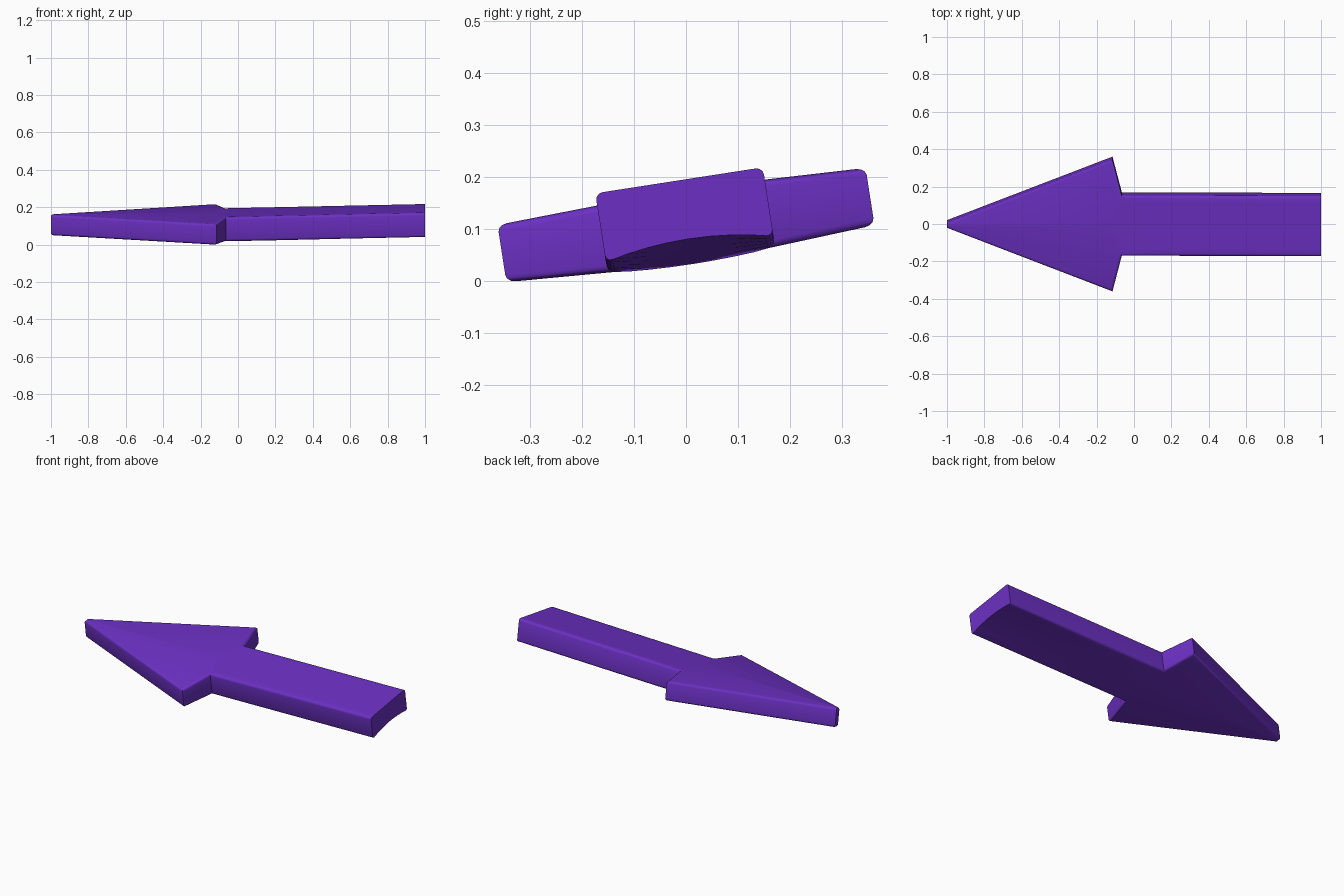
import bpy, bmesh, math
from mathutils import Matrix

if "Cube" in bpy.data.objects:
    bpy.data.objects.remove(bpy.data.objects["Cube"])

bm = bmesh.new()


def pair(x, y, top, bottom):
    """One vertex on the upper skin and one below it."""
    return bm.verts.new((x, y, top)), bm.verts.new((x, y, bottom))


def skin(points):
    """Matching upper and lower faces."""
    bm.faces.new([p[0] for p in points])
    bm.faces.new([p[1] for p in reversed(points)])


# Arrow head corners and slightly bulging centre
tip = [pair(-1, s * 0.014, 0.054, -0.058) for s in (-1, 1)]
barb = [pair(-0.115, s * 0.358, 0.056, -0.056) for s in (-1, 1)]
centre = pair(-0.12, 0, 0.065, -0.073)

# Shaft cross rows: from the neck to the tail with its arched underside
N = 8
rows = []
for k in range(6):
    t = k / 5
    row = []
    for j in range(N + 1):
        u = 2 * j / N - 1
        arch = 1 - u * u
        top = 0.064 + 0.023 * t
        bottom = (-0.068 - 0.008 * arch) * (1 - t) + (-0.047 + 0.020 * arch) * t
        row.append(pair(-0.065 + 1.065 * t, u * 0.163, top, bottom))
    rows.append(row)

# Upper and lower skins
ring = [tip[0], barb[0]] + rows[0] + [barb[1], tip[1]]
for a, b in zip(ring, ring[1:] + ring[:1]):
    skin([centre, a, b])
for r0, r1 in zip(rows, rows[1:]):
    for j in range(N):
        skin([r0[j], r1[j], r1[j + 1], r0[j + 1]])

# Side walls and tail end
outline = ([tip[0], barb[0]] + [r[0] for r in rows] + rows[-1][1:-1]
           + [r[-1] for r in reversed(rows)] + [barb[1], tip[1]])
for a, b in zip(outline, outline[1:] + outline[:1]):
    bm.faces.new([a[0], a[1], b[1], b[0]])
bmesh.ops.recalc_face_normals(bm, faces=bm.faces[:])

# Round the long rims and leave the tail cut sharp
rims = []
for e in bm.edges:
    a, b = e.verts
    vertical = (a.co - b.co).xy.length < 1e-5
    at_tail = min(a.co.x, b.co.x) > 0.99
    if e.calc_face_angle(0) > 0.7 and not vertical and not at_tail:
        rims.append(e)
bmesh.ops.bevel(bm, geom=rims, offset=0.014, offset_type='OFFSET',
                segments=3, profile=0.5, affect='EDGES')

# Tilt about the long axis and rest on the ground
bm.transform(Matrix.Rotation(math.radians(8.8), 4, 'X'))
low = min(v.co.z for v in bm.verts)
bm.transform(Matrix.Translation((0, 0, -low)))

mesh = bpy.data.meshes.new("arrow")
bm.to_mesh(mesh)
bm.free()
arrow = bpy.data.objects.new("arrow", mesh)
bpy.context.collection.objects.link(arrow)

purple = bpy.data.materials.new("purple")
purple.diffuse_color = (0.15, 0.03, 0.55, 1)
purple.use_nodes = True
purple.node_tree.nodes["Principled BSDF"].inputs["Base Color"].default_value = purple.diffuse_color
mesh.materials.append(purple)

bpy.context.view_layer.objects.active = arrow
arrow.select_set(True)
bpy.ops.object.shade_smooth_by_angle(angle=math.radians(35))
